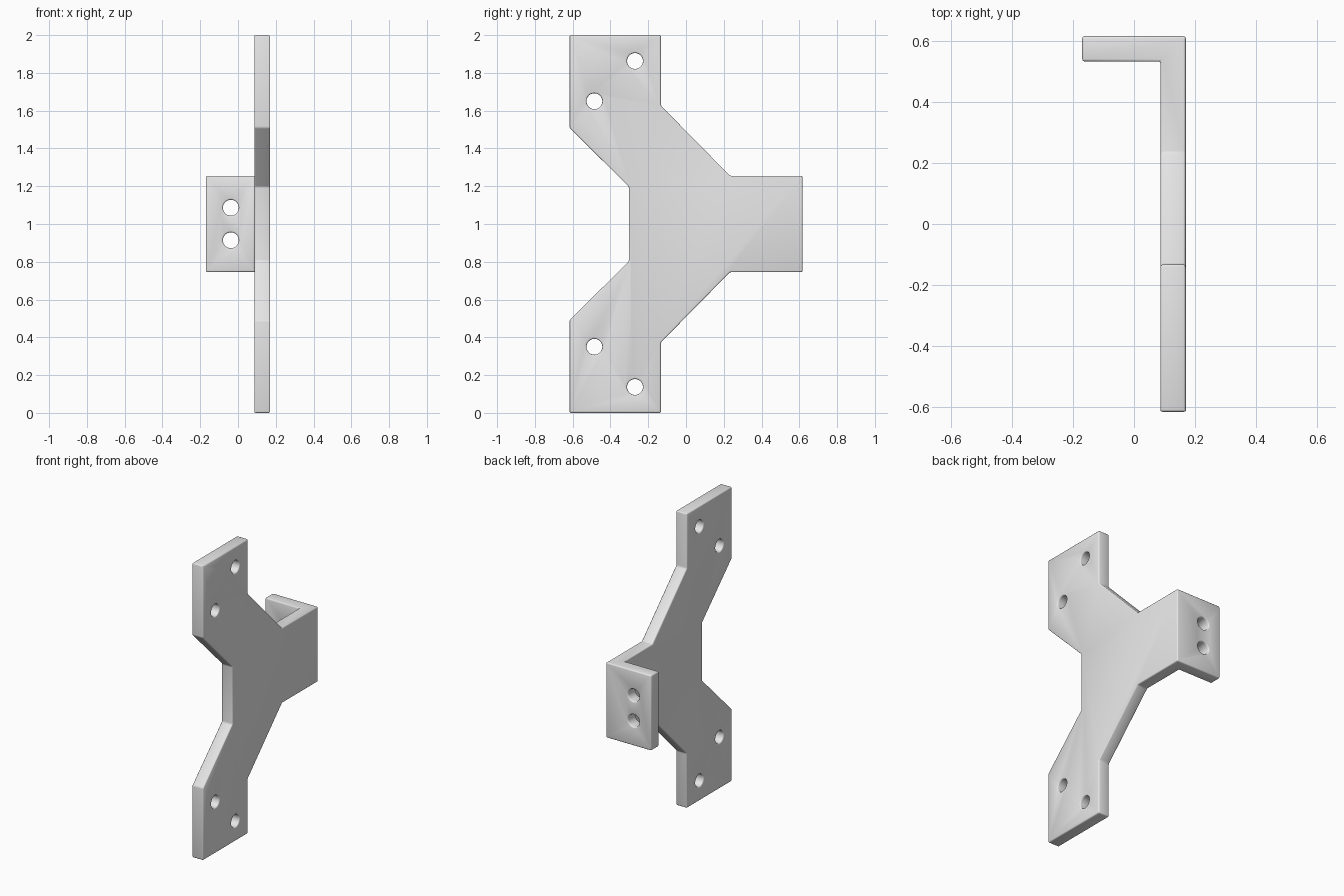
import bpy, bmesh, math
from mathutils import Matrix, Vector

cube = bpy.data.objects.get("Cube")
if cube:
    bpy.data.objects.remove(cube, do_unlink=True)

HX, HY, MID, T = 0.17, 0.617, 1.0, 0.083   # half sizes, mid height, sheet thickness

steel = bpy.data.materials.new("plain grey metal")
steel.use_nodes = True
grey = (0.8, 0.8, 0.8, 1)
steel.diffuse_color = grey
steel.node_tree.nodes["Principled BSDF"].inputs["Base Color"].default_value = grey


def add_object(name, bm):
    bmesh.ops.recalc_face_normals(bm, faces=bm.faces)
    mesh = bpy.data.meshes.new(name)
    bm.to_mesh(mesh)
    bm.free()
    mesh.materials.append(steel)
    obj = bpy.data.objects.new(name, mesh)
    bpy.context.collection.objects.link(obj)
    return obj


def prism(name, points, depth):
    """Extrude a closed outline along a vector."""
    bm = bmesh.new()
    face = bm.faces.new([bm.verts.new(p) for p in points])
    new = bmesh.ops.extrude_face_region(bm, geom=[face])["geom"]
    bmesh.ops.translate(bm, vec=Vector(depth),
                        verts=[v for v in new if isinstance(v, bmesh.types.BMVert)])
    return add_object(name, bm)


def apply_boolean(obj, cutter, operation):
    mod = obj.modifiers.new("cut", "BOOLEAN")
    mod.operation, mod.solver, mod.object = operation, "EXACT", cutter
    bpy.ops.object.modifier_apply(modifier=mod.name)
    bpy.data.objects.remove(cutter, do_unlink=True)


# Tall L-section: main sheet with the rear flange folded to the right
section = [(HX, -HY), (HX, HY), (-HX, HY), (-HX, HY - T), (HX - T, HY - T), (HX - T, -HY)]
bracket = prism("bracket", [(x, y, 0) for x, y in section], (0, 0, 2))
bpy.context.view_layer.objects.active = bracket
bracket.select_set(True)

# Trim it with the forked side outline, mirrored about mid height
half = [(0.8, 0.255), (0.233, 0.255), (-0.133, 0.627), (-0.133, 1.2),
        (-0.8, 1.2), (-0.8, 0.691), (-HY, 0.51), (-0.302, 0.197)]
outline = half + [(y, -z) for y, z in reversed(half)]
fork = prism("fork_outline", [(-0.5, y, MID + z) for y, z in outline], (1, 0, 0))
apply_boolean(bracket, fork, "INTERSECT")

# Screw holes: two in each arm, two in the flange
drills = bmesh.new()
for side in (-1, 1):
    for y, z in ((-0.27, 0.863), (-0.485, 0.65)):
        bmesh.ops.create_cone(drills, cap_ends=True, segments=32, radius1=0.042, radius2=0.042,
                              depth=0.3, matrix=Matrix.Translation((HX - T / 2, y, MID + side * z))
                              @ Matrix.Rotation(math.pi / 2, 4, "Y"))
    bmesh.ops.create_cone(drills, cap_ends=True, segments=32, radius1=0.042, radius2=0.042,
                          depth=0.3, matrix=Matrix.Translation((-0.038, HY - T / 2, MID + side * 0.086))
                          @ Matrix.Rotation(math.pi / 2, 4, "X"))
apply_boolean(bracket, add_object("drills", drills), "DIFFERENCE")

# Softened edges
bevel = bracket.modifiers.new("soft_edges", "BEVEL")
bevel.width, bevel.segments = 0.011, 3
bevel.limit_method, bevel.angle_limit = "ANGLE", math.radians(30)
bpy.ops.object.modifier_apply(modifier=bevel.name)
bpy.ops.object.shade_smooth_by_angle(angle=math.radians(35))
